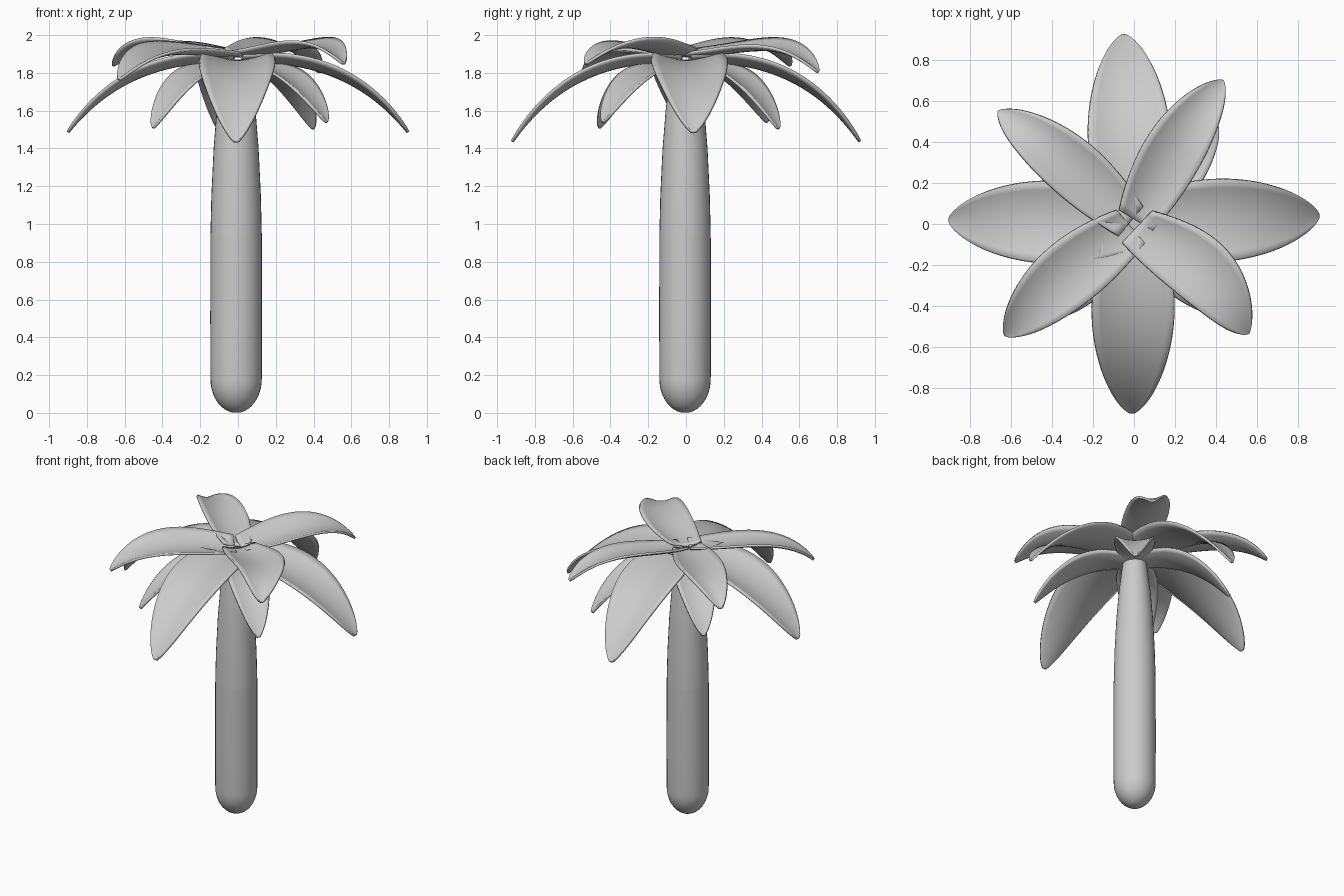
import bpy, bmesh, math
from mathutils import Vector

cube = bpy.data.objects.get("Cube")
if cube:
    bpy.data.objects.remove(cube, do_unlink=True)

grey = bpy.data.materials.new("light_grey")
grey.use_nodes = True
COLOUR = (0.6, 0.6, 0.6, 1)
grey.diffuse_color = COLOUR
grey.node_tree.nodes["Principled BSDF"].inputs["Base Color"].default_value = COLOUR


def finish(bm, name, thickness=0):
    bmesh.ops.recalc_face_normals(bm, faces=bm.faces)
    mesh = bpy.data.meshes.new(name)
    bm.to_mesh(mesh)
    bm.free()
    mesh.materials.append(grey)
    obj = bpy.data.objects.new(name, mesh)
    bpy.context.collection.objects.link(obj)
    if thickness:
        mod = obj.modifiers.new("thickness", "SOLIDIFY")
        mod.thickness = thickness
        mod.offset = 0
    bpy.ops.object.select_all(action="DESELECT")
    obj.select_set(True)
    bpy.context.view_layer.objects.active = obj
    bpy.ops.object.shade_smooth_by_angle(angle=math.radians(40))


def bezier(points, t):
    a, b, c, d = points
    u = 1 - t
    return a * u**3 + 3 * b * u * u * t + 3 * c * u * t * t + d * t**3


def leaf(name, tip, heights, half_width, channel, bow=0, roll=0):
    """Arched, tapering frond whose long edges curl upward."""
    rows, cols = 32, 10
    reach = Vector((tip[0], tip[1], 0))
    out = reach.normalized()
    side = Vector((-out.y, out.x, 0))
    r_ctrl = (0.02, reach.length * 0.38, reach.length * 0.73, reach.length)
    z_ctrl = (*heights, tip[2])
    bm = bmesh.new()
    grid = []
    for i in range(rows + 1):
        t = 1 - (1 - i / rows) ** 1.3
        # broad base, widest before the middle, rounded end
        shape = math.sin(math.pi * (0.2 + 0.74 * t)) ** 0.8
        shape *= math.sqrt(1 - 0.93 * t**18)
        centre = out * bezier(r_ctrl, t) + side * bow * math.sin(math.pi * t)
        centre.z = bezier(z_ctrl, t)
        row = []
        for j in range(cols + 1):
            v = 2 * j / cols - 1
            lift = shape * (channel * v * v + roll * v)
            row.append(bm.verts.new(centre + side * v * shape * half_width
                                    + Vector((0, 0, lift))))
        grid.append(row)
    for r0, r1 in zip(grid, grid[1:]):
        for j in range(cols):
            bm.faces.new((r0[j], r0[j + 1], r1[j + 1], r1[j]))
    finish(bm, name, 0.015)


def trunk_part(name, profile, sides=32):
    """Turned section of the trunk, closed at both ends."""
    bm = bmesh.new()
    rings = []
    for r, z in profile:
        rings.append([bm.verts.new((r * math.cos(k * math.tau / sides) - 0.01,
                                    r * math.sin(k * math.tau / sides) - 0.005, z))
                      for k in range(sides)])
    for r0, r1 in zip(rings, rings[1:]):
        for k in range(sides):
            n = (k + 1) % sides
            bm.faces.new((r0[k], r0[n], r1[n], r1[k]))
    bm.faces.new(rings[0])
    bm.faces.new(rings[-1])
    finish(bm, name)


# Trunk: straight lower half with a rounded foot, tapering upper half
foot = [(0.136 * math.sin(a), 0.18 - 0.18 * math.cos(a))
        for a in (math.pi / 2 * k / 10 for k in range(1, 11))]
trunk_part("lower_trunk", foot + [(0.137, 0.5), (0.136, 0.94)])
trunk_part("upper_trunk", [(0.136, 0.94), (0.131, 1.15), (0.119, 1.4),
                           (0.103, 1.6), (0.085, 1.75), (0.07, 1.87)])

# Four long drooping leaves
for name, tip in {"left": (0.9, 0.04, 1.485), "right": (-0.9, 0.02, 1.485),
                  "front": (-0.01, -0.92, 1.435), "back": (-0.05, 0.92, 1.435)}.items():
    leaf(name + "_long_leaf", tip, (1.86, 1.87, 1.79), 0.2, 0.05)

# Four short diagonal leaves beneath
for name, tip in {"back_left": (0.4, 0.49, 1.505), "back_right": (-0.44, 0.43, 1.54),
                  "front_right": (-0.45, -0.46, 1.51), "front_left": (0.47, -0.44, 1.54)}.items():
    leaf(name + "_lower_leaf", tip, (1.8, 1.86, 1.77), 0.13, 0.03)

# Four raised diagonal leaves on top
for name, tip, peak, width, bow, roll in (
        ("back_left", (0.43, 0.7, 1.805), 2.01, 0.145, 0.02, 0.02),
        ("back_right", (-0.66, 0.55, 1.84), 2.02, 0.14, -0.02, 0.01),
        ("front_right", (-0.63, -0.54, 1.765), 1.97, 0.16, -0.02, -0.02),
        ("front_left", (0.56, -0.53, 1.85), 2.02, 0.16, 0.06, 0.01)):
    leaf(name + "_upper_leaf", tip, (1.89, 1.89, peak), width, 0.04, bow, roll)
